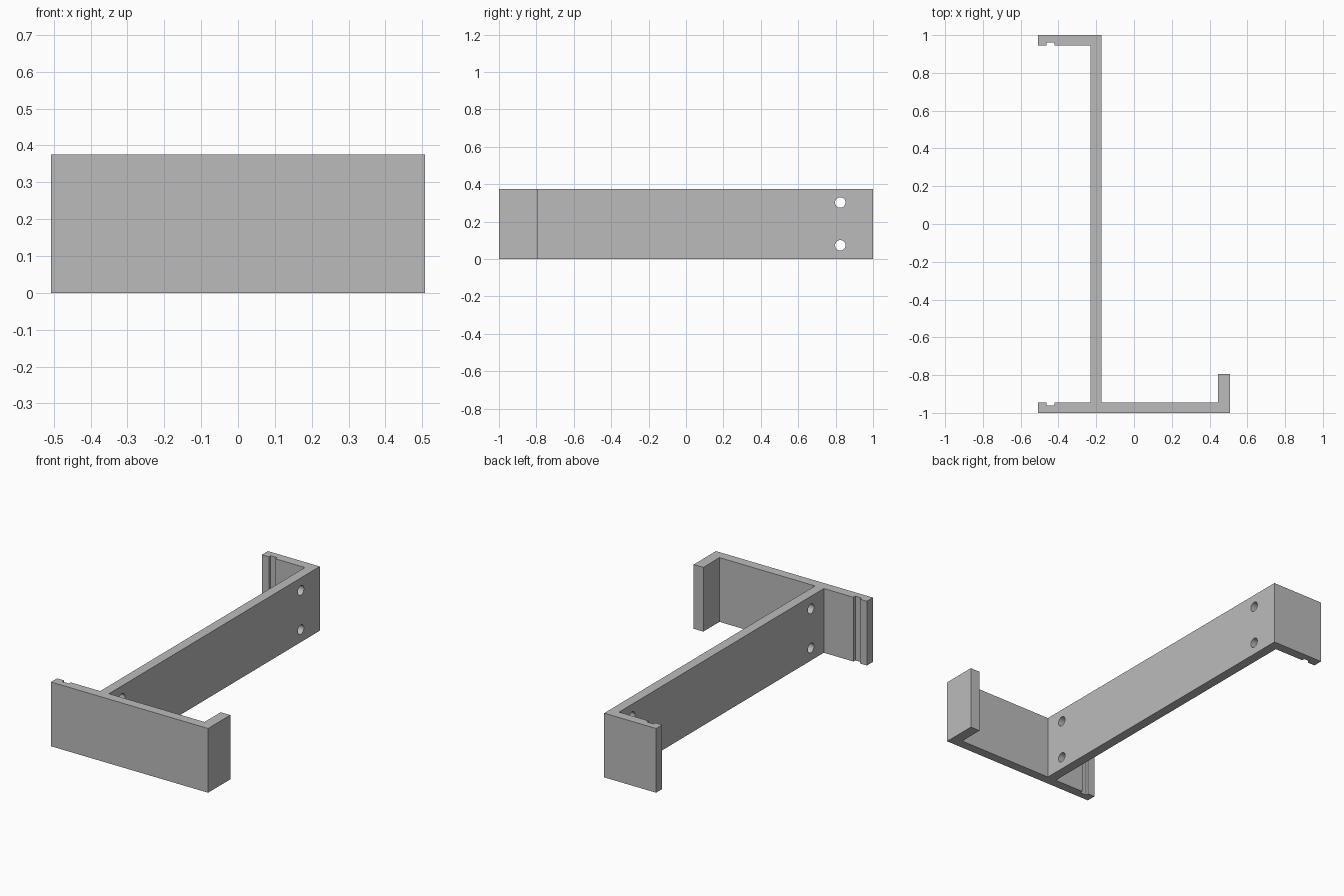
import bpy
import bmesh
from mathutils import Matrix, Vector

cube = bpy.data.objects.get("Cube")
if cube:
    bpy.data.objects.remove(cube, do_unlink=True)

HEIGHT = 0.375
OUT, IN, GROOVE = 1.0, 0.944, 0.961      # arm faces and groove floor along y
END, G0, G1 = -0.507, -0.462, -0.42      # short arm end and groove sides
WEB0, WEB1 = -0.229, -0.172              # upright web faces
LIP0, LIP1, LIP_Y = 0.445, 0.507, -0.795

grey = bpy.data.materials.new("plain grey")
grey.use_nodes = True
colour = (0.5, 0.5, 0.5, 1)
grey.diffuse_color = colour
grey.node_tree.nodes["Principled BSDF"].inputs["Base Color"].default_value = colour


def make_object(name, bm):
    bmesh.ops.recalc_face_normals(bm, faces=bm.faces)
    mesh = bpy.data.meshes.new(name)
    bm.to_mesh(mesh)
    bm.free()
    mesh.materials.append(grey)
    obj = bpy.data.objects.new(name, mesh)
    bpy.context.scene.collection.objects.link(obj)
    return obj


# Bracket outline: grooved short arm, mirrored for the front and back
arm = [(END, OUT), (END, IN), (G0, IN), (G0, GROOVE),
       (G1, GROOVE), (G1, IN), (WEB0, IN)]
front_arm = [(x, -y) for x, y in reversed(arm)]
front_shelf = [(LIP1, -OUT), (LIP1, LIP_Y), (LIP0, LIP_Y), (LIP0, -IN), (WEB1, -IN)]
outline = arm + front_arm + front_shelf + [(WEB1, OUT)]

bm = bmesh.new()
face = bm.faces.new([bm.verts.new((x, y, 0)) for x, y in outline])
raised = bmesh.ops.extrude_face_region(bm, geom=[face])
bmesh.ops.translate(bm, vec=Vector((0, 0, HEIGHT)),
                    verts=[v for v in raised["geom"] if isinstance(v, bmesh.types.BMVert)])
bracket = make_object("bracket", bm)

# Four screw holes through the web
bm = bmesh.new()
for y in (-0.825, 0.825):
    for z in (0.073, HEIGHT - 0.073):
        place = Matrix.Translation(((WEB0 + WEB1) / 2, y, z)) @ Matrix.Rotation(1.5708, 4, "Y")
        bmesh.ops.create_cone(bm, cap_ends=True, segments=32, radius1=0.028,
                              radius2=0.028, depth=0.2, matrix=place)
cutter = make_object("hole_cutter", bm)
cutter.hide_render = True
cutter.hide_viewport = True

holes = bracket.modifiers.new("screw holes", "BOOLEAN")
holes.operation = "DIFFERENCE"
holes.solver = "EXACT"
holes.object = cutter

# Smooth hole walls, sharp edges elsewhere
bpy.ops.object.select_all(action="DESELECT")
bracket.select_set(True)
bpy.context.view_layer.objects.active = bracket
bpy.ops.object.modifier_apply(modifier=holes.name)
bpy.data.objects.remove(cutter, do_unlink=True)
bpy.ops.object.shade_smooth_by_angle(angle=0.6)
